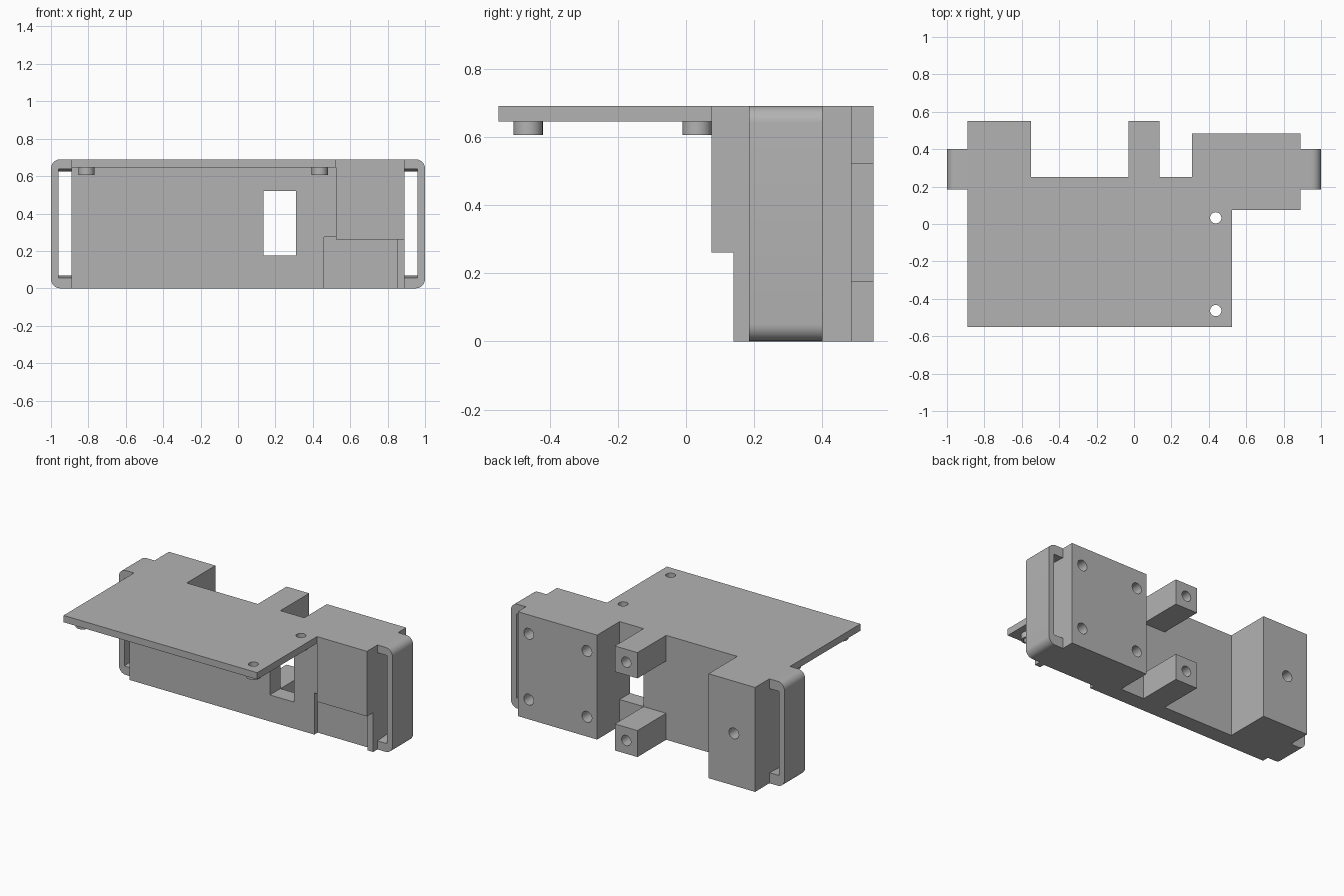
import bpy, bmesh
from mathutils import Vector, Matrix

cube = bpy.data.objects.get("Cube")
if cube:
    bpy.data.objects.remove(cube, do_unlink=True)

grey = bpy.data.materials.new("plain_grey")
grey.use_nodes = True
grey.diffuse_color = (0.45, 0.45, 0.45, 1)
grey.node_tree.nodes["Principled BSDF"].inputs["Base Color"].default_value = (0.45, 0.45, 0.45, 1)

H = 0.69         # overall height
WALL = 0.14      # front face of the wall
BACK = 0.25      # back face of the wall


def make(name, bm):
    bmesh.ops.recalc_face_normals(bm, faces=bm.faces)
    mesh = bpy.data.meshes.new(name)
    bm.to_mesh(mesh)
    bm.free()
    mesh.materials.append(grey)
    obj = bpy.data.objects.new(name, mesh)
    bpy.context.collection.objects.link(obj)
    return obj


def box_mesh(x0, x1, y0, y1, z0, z1):
    bm = bmesh.new()
    bmesh.ops.create_cube(bm, size=1)
    bmesh.ops.scale(bm, vec=(x1 - x0, y1 - y0, z1 - z0), verts=bm.verts)
    bmesh.ops.translate(bm, vec=((x0 + x1) / 2, (y0 + y1) / 2, (z0 + z1) / 2), verts=bm.verts)
    return bm


def cylinder_mesh(start, direction, radius, depth, tip=0.0, segments=32):
    """Cylinder from start along direction, with an optional conical drill tip."""
    d = Vector(direction)
    bm = bmesh.new()
    bmesh.ops.create_cone(bm, cap_ends=True, segments=segments, radius1=radius, radius2=radius,
                          depth=depth, matrix=Matrix.Translation((0, 0, depth / 2)))
    if tip:
        end = max(bm.faces, key=lambda f: f.calc_center_median().z)
        centre = bmesh.ops.poke(bm, faces=[end])["verts"][0]
        centre.co.z += tip
    bm.transform(Matrix.Translation(start) @ d.to_track_quat('Z', 'Y').to_matrix().to_4x4())
    return bm


def cut(obj, bm):
    """Subtract a mesh from the object and discard the cutter."""
    cutter = make("cutter", bm)
    cutter.hide_render = True
    mod = obj.modifiers.new("cut", 'BOOLEAN')
    mod.operation, mod.solver, mod.object = 'DIFFERENCE', 'EXACT', cutter
    bpy.context.view_layer.objects.active = obj
    bpy.ops.object.modifier_apply(modifier=mod.name)
    bpy.data.objects.remove(cutter, do_unlink=True)


def drill(obj, start, direction, radius, depth=0.15):
    """Blind hole that starts just outside the surface."""
    d = Vector(direction)
    cut(obj, cylinder_mesh(Vector(start) - d * 0.01, d, radius, depth, radius * 0.6))


def smooth(obj):
    bpy.ops.object.select_all(action='DESELECT')
    obj.select_set(True)
    bpy.context.view_layer.objects.active = obj
    bpy.ops.object.shade_smooth_by_angle(angle=0.52)


# Bracket body: full plan outline extruded, then carved
plan = [(-0.89, -0.55), (0.525, -0.55), (0.525, 0.075), (0.89, 0.075), (0.89, 0.485),
        (0.31, 0.485), (0.31, BACK), (0.135, BACK), (0.135, 0.55), (-0.03, 0.55),
        (-0.03, BACK), (-0.55, BACK), (-0.55, 0.55), (-0.89, 0.55)]
bm = bmesh.new()
face = bm.faces.new([bm.verts.new((x, y, 0)) for x, y in plan])
top = bmesh.ops.extrude_face_region(bm, geom=[face])["geom"]
bmesh.ops.translate(bm, vec=(0, 0, H), verts=[v for v in top if isinstance(v, bmesh.types.BMVert)])
body = make("bracket_body", bm)

# Space under the shelf and under the front block
cut(body, box_mesh(-1.1, 0.525, -0.7, WALL, -0.1, 0.645))
cut(body, box_mesh(0.5, 1.1, -0.7, WALL, -0.1, 0.26))
# Shallow recess at the lower front
cut(body, box_mesh(0.46, 0.85, 0.1, 0.175, -0.1, 0.275))
# Wall window, and the gap that leaves an upper and a lower post
cut(body, box_mesh(0.135, 0.31, 0.0, 0.4, 0.175, 0.52))
cut(body, box_mesh(-0.1, 0.2, BACK, 0.7, 0.175, 0.52))

# Screw holes in the front
drill(body, (0.73, 0.075, 0.35), (0, 1, 0), 0.037)
drill(body, (0.655, 0.175, 0.13), (0, 1, 0), 0.028)
# Screw holes in the back
for x in (0.81, 0.385):
    for z in (0.13, 0.565):
        drill(body, (x, 0.485, z), (0, -1, 0), 0.036)
drill(body, (-0.735, 0.55, 0.345), (0, -1, 0), 0.036)
for z in (0.0875, 0.605):
    drill(body, (0.052, 0.55, z), (0, -1, 0), 0.034, 0.11)
# Small holes in the top and the bottom
for x in (-0.605, 0.02):
    drill(body, (x, 0.38, H), (0, 0, -1), 0.025, 0.09)
    drill(body, (x, 0.38, 0), (0, 0, 1), 0.025, 0.09)

# Shelf mounting holes with bosses underneath
for side, x in (("right", -0.81), ("left", 0.437)):
    for end, y in (("front", -0.463), ("back", 0.033)):
        boss = make(f"{end}_{side}_boss", cylinder_mesh((x, y, 0.605), (0, 0, 1), 0.043, 0.04))
        for part in (body, boss):
            cut(part, cylinder_mesh((x, y, 0.5), (0, 0, 1), 0.03, 0.3))
        smooth(boss)
smooth(body)

# Strap loops at both ends: rounded outside, slot narrowing to the back
for side, s in (("left", 1), ("right", -1)):
    xs = sorted((0.89 * s, 1.0 * s))
    bm = box_mesh(*xs, 0.185, 0.40, 0, H)
    corners = [e for e in bm.edges if all(abs(v.co.x) > 0.95 for v in e.verts)
               and abs(e.verts[0].co.z - e.verts[1].co.z) < 0.01]
    bmesh.ops.bevel(bm, geom=corners, offset=0.05, segments=8, profile=0.5, affect='EDGES')
    loop = make(f"{side}_strap_loop", bm)
    slot = box_mesh(*sorted((0.85 * s, 0.96 * s)), 0.185, 0.40, 0.055, 0.64)
    for v in slot.verts:
        if v.co.y > 0.3:
            v.co.z += 0.016 if v.co.z < 0.3 else -0.016
    # Run the cutter past both sides along its taper
    mid = Vector((0, 0.2925, 0.3475))
    for v in slot.verts:
        v.co.y += 0.02 if v.co.y > mid.y else -0.02
    cut(loop, slot)
    smooth(loop)
